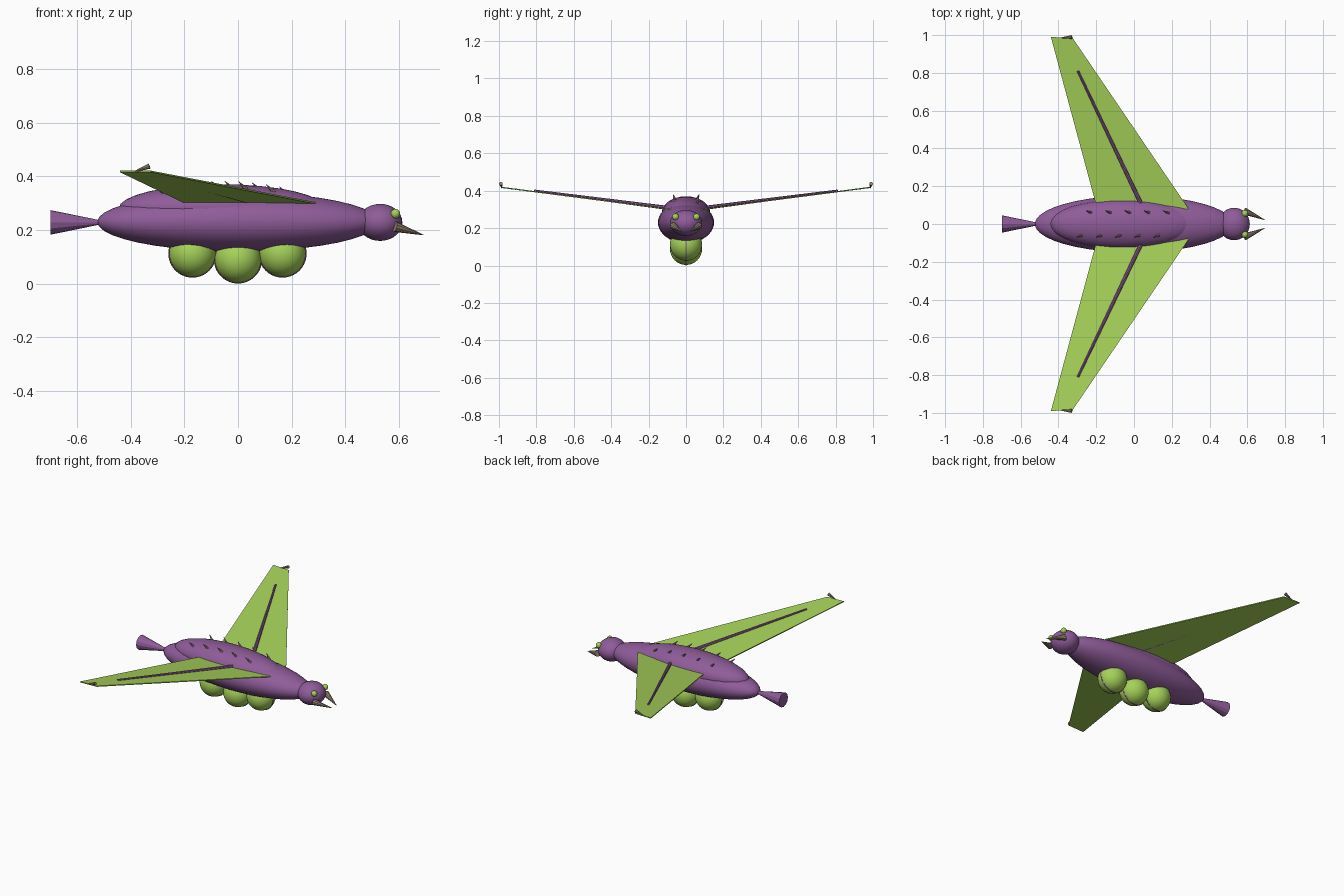
import bpy, bmesh, math
from mathutils import Vector

if "Cube" in bpy.data.objects:
    bpy.data.objects.remove(bpy.data.objects["Cube"])


def material(name, rgb):
    m = bpy.data.materials.new(name)
    m.diffuse_color = (*rgb, 1)
    m.use_nodes = True
    m.node_tree.nodes["Principled BSDF"].inputs["Base Color"].default_value = m.diffuse_color
    return m


PURPLE = material("purple", (0.275, 0.107, 0.32))
GREEN = material("lime_green", (0.38, 0.64, 0.10))
HORN = material("horn_tan", (0.32, 0.235, 0.18))


def finish(name, mat, angle=None):
    o = bpy.context.object
    o.name = name
    o.data.materials.append(mat)
    if angle:
        bpy.ops.object.shade_smooth_by_angle(angle=math.radians(angle))
    return o


def ellipsoid(name, loc, radii, mat, segs=32, along_x=False):
    bpy.ops.mesh.primitive_uv_sphere_add(segments=segs, ring_count=segs // 2, radius=1, location=loc)
    o = bpy.context.object
    if along_x:  # poles along the body length
        o.rotation_euler = (0, math.pi / 2, 0)
        o.scale = (radii[2], radii[1], radii[0])
    else:
        o.scale = radii
    bpy.ops.object.transform_apply(location=False, rotation=True, scale=True)
    return finish(name, mat, 60)


def cone(name, base, tip, r1, r2, mat, sides=12):
    a, b = Vector(base), Vector(tip)
    d = b - a
    bpy.ops.mesh.primitive_cone_add(vertices=sides, radius1=r1, radius2=r2, depth=d.length,
                                    location=(a + b) / 2, rotation=d.to_track_quat('Z', 'Y').to_euler())
    return finish(name, mat)


# Body, raised back shell, head and flared tail
ellipsoid("body", (0, 0, 0.23), (0.525, 0.15, 0.11), PURPLE, 40, True)
ellipsoid("back_shell", (-0.06, 0, 0.28), (0.385, 0.13, 0.09), PURPLE, 32)
ellipsoid("head", (0.53, 0, 0.228), (0.083, 0.086, 0.069), PURPLE)
cone("tail", (-0.70, 0, 0.228), (-0.49, 0, 0.228), 0.046, 0.003, PURPLE)

# Three belly pods, each with a thin seam ring
for i, (x, z) in enumerate([(-0.17, 0.112), (0, 0.09), (0.166, 0.112)]):
    ellipsoid(f"belly_pod_{i}", (x, 0, z), (0.087, 0.086, 0.087), GREEN)
    bpy.ops.mesh.primitive_torus_add(major_segments=40, minor_segments=6, major_radius=0.086,
                                     minor_radius=0.004, location=(x, 0, z),
                                     rotation=(math.pi / 2, 0, 0))
    finish(f"pod_seam_{i}", PURPLE, 60)


def wing(side):
    # thin swept plate rising toward the tip
    pts = [(0.29, 0.08, 0.30), (-0.195, 0.08, 0.30), (-0.44, 0.99, 0.418), (-0.325, 0.985, 0.418)]
    bm = bmesh.new()
    lo = [bm.verts.new((x, side * y, z - 0.003)) for x, y, z in pts]
    hi = [bm.verts.new((x, side * y, z + 0.003)) for x, y, z in pts]
    bm.faces.new(lo)
    bm.faces.new(hi)
    for i in range(4):
        j = (i + 1) % 4
        bm.faces.new((lo[i], lo[j], hi[j], hi[i]))
    bmesh.ops.recalc_face_normals(bm, faces=bm.faces)
    me = bpy.data.meshes.new("wing")
    bm.to_mesh(me)
    bm.free()
    me.materials.append(GREEN)
    bpy.context.collection.objects.link(bpy.data.objects.new("wing", me))


# Mirrored parts
for s in (-1, 1):
    wing(s)
    cone("wing_spar", (0.05, s * 0.08, 0.306), (-0.297, s * 0.81, 0.40), 0.011, 0.006, PURPLE, 8)
    cone("wing_claw", (-0.33, s * 0.99, 0.438), (-0.395, s * 0.985, 0.414), 0.010, 0.001, HORN, 8)
    ellipsoid("eye", (0.587, s * 0.056, 0.260), (0.018, 0.018, 0.018), GREEN, 16)
    cone("mandible", (0.585, s * 0.068, 0.212), (0.692, s * 0.022, 0.181), 0.02, 0.001, HORN, 10)
    # row of back spikes leaning rearward, the two rows staggered
    for i in range(5):
        x = -0.235 + 0.102 * i - (0.05 if s < 0 else 0)
        u = (x + 0.06) / 0.385
        z = 0.28 + 0.09 * math.sqrt(max(0, 1 - u * u - (0.06 / 0.13) ** 2))
        cone(f"back_spike_{i}", (x + 0.012, s * 0.058, z - 0.008), (x - 0.018, s * 0.07, z + 0.022),
             0.009, 0.001, HORN, 8)
